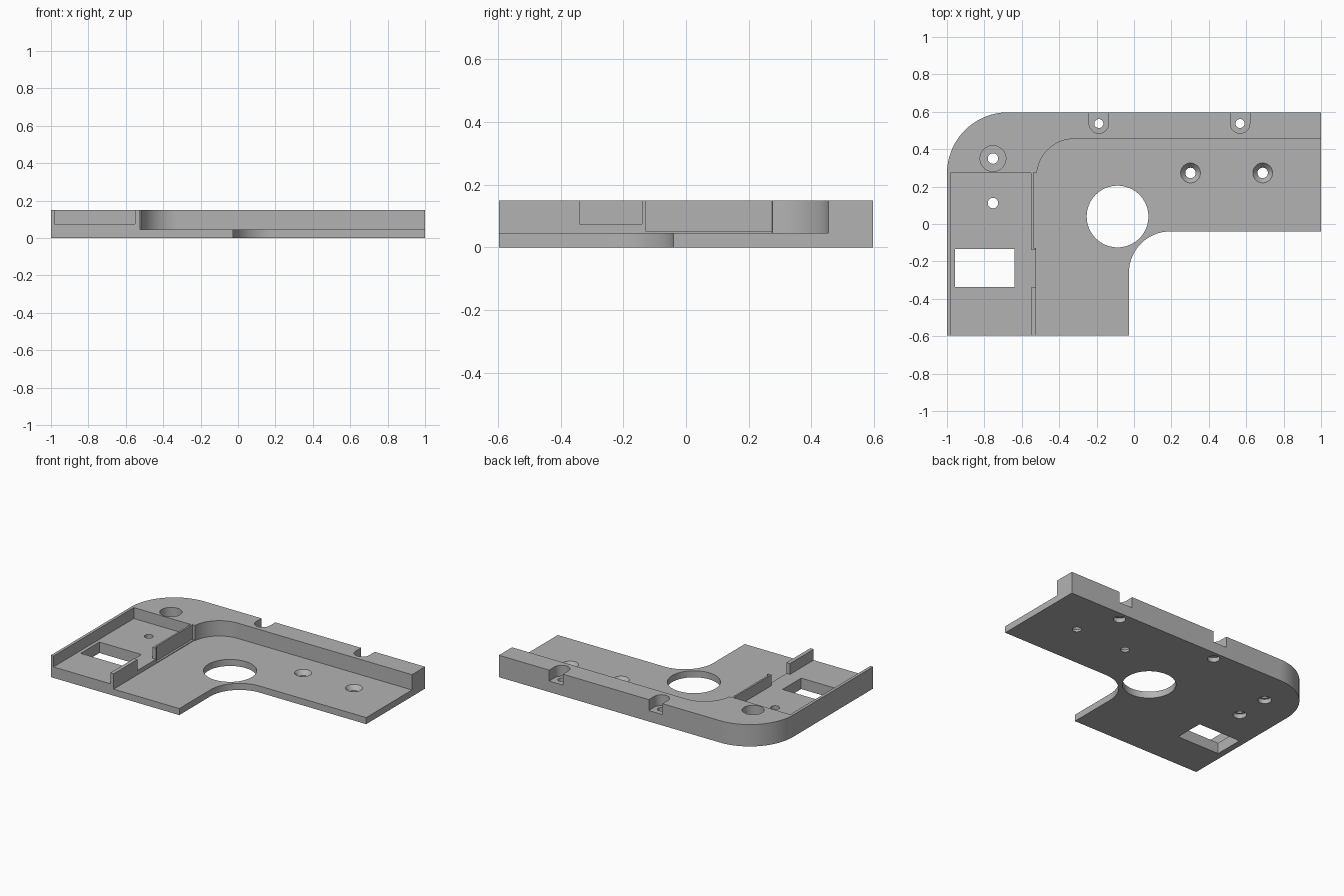
import bpy, bmesh, math
from mathutils import Vector
from mathutils.geometry import delaunay_2d_cdt

cube = bpy.data.objects.get("Cube")
if cube:
    bpy.data.objects.remove(cube, do_unlink=True)

FLOOR, POCKET, TOP = 0.045, 0.075, 0.15
NECK = 0.03                 # depth of the wider bores underneath
FRONT, BACK = -0.597, 0.597


def arc(cx, cy, r, start, end, steps=24):
    """Points along a circular arc, angles in degrees."""
    angles = [math.radians(start + (end - start) * i / steps) for i in range(steps + 1)]
    return [(cx + r * math.cos(a), cy + r * math.sin(a)) for a in angles]


def circle(x, y, r, sides=40):
    return arc(x, y, r, 0, 360, sides)[:-1]


def rect(x0, x1, y0, y1):
    return [(x0, y0), (x1, y0), (x1, y1), (x0, y1)]


def flat(level):
    return lambda x, y: level


def cone(cx, cy, r, slope=1.2):
    return lambda x, y: FLOOR - slope * (r - math.hypot(x - cx, y - cy))


def inside(outline, x, y):
    hit = False
    for (ax, ay), (bx, by) in zip(outline, outline[1:] + outline[:1]):
        if (ay > y) != (by > y) and x < ax + (bx - ax) * (y - ay) / (by - ay):
            hit = not hit
    return hit


# L-shaped body with a rounded outer and inner corner
body = [(-1, FRONT), (-0.027, FRONT)]
body += arc(0.193, -0.26, 0.22, 180, 90)
body += [(1, -0.04), (1, BACK)]
body += arc(-0.673, 0.27, 0.327, 90, 180, 32)

# Low floor inside the raised rim
floor = [(-0.524, -0.8), (-0.524, 0.275)]
floor += arc(-0.32, 0.255, 0.2, 174, 90)
floor += [(1.2, 0.455), (1.2, -0.8)]

# Cuts from above: floor, side pocket, divider gap and recess, window, opening
top_cuts = [
    (floor, flat(FLOOR)),
    (rect(-0.98, -0.55, -0.8, 0.272), flat(POCKET)),
    (rect(-0.6, -0.5, -0.34, -0.14), flat(POCKET)),
    (rect(-0.538, -0.5, -0.128, 0.275), flat(0.05)),
    (rect(-0.957, -0.638, -0.336, -0.134), flat(0)),
    (circle(-0.088, 0.04, 0.165, 72), flat(0)),
    (circle(-0.754, 0.35, 0.069), flat(POCKET)),
]
under_cuts = []

# Countersunk holes in the floor
for x in (0.302, 0.688):
    top_cuts.append((circle(x, 0.273, 0.053), cone(x, 0.273, 0.053)))
    top_cuts.append((circle(x, 0.273, 0.028), flat(0)))

# Open slots along the back rim
for x in (-0.188, 0.567):
    slot = [(x + 0.052, 0.8), (x - 0.052, 0.8)] + arc(x, 0.537, 0.052, 180, 360)
    top_cuts.append((slot, flat(POCKET)))

# Screw holes, wider underneath
for x, y, r, wide in ((-0.754, 0.35, 0.028, 0.042), (-0.754, 0.112, 0.028, 0.042),
                      (-0.188, 0.537, 0.024, 0.038), (0.567, 0.537, 0.024, 0.038)):
    top_cuts.append((circle(x, y, r), flat(0)))
    under_cuts.append((circle(x, y, wide), NECK))

# Divide the plan into triangles along every outline
points, lines = [], []
for outline in [body] + [cut[0] for cut in top_cuts + under_cuts]:
    first, count = len(points), len(outline)
    points += [Vector(p) for p in outline]
    lines += [(first + i, first + (i + 1) % count) for i in range(count)]
plan = delaunay_2d_cdt(points, lines, [], 0, 1e-5)
plan_points, cells = plan[0], plan[2]


def heights(cell):
    """Bottom and top height at each corner of a plan cell, or None where empty."""
    corners = [plan_points[i] for i in cell]
    mx = sum(p.x for p in corners) / len(corners)
    my = sum(p.y for p in corners) / len(corners)
    if not inside(body, mx, my):
        return None
    levels = [level for outline, level in top_cuts if inside(outline, mx, my)]
    bottom = max([0] + [z for outline, z in under_cuts if inside(outline, mx, my)])
    tops = [min([TOP] + [level(p.x, p.y) for level in levels]) for p in corners]
    if min(tops) <= bottom:
        return None
    return {i: (bottom, round(t, 4)) for i, t in zip(cell, tops)}


solid = [heights(cell) for cell in cells]
owner = {}
for n, cell in enumerate(cells):
    for a, b in zip(cell, cell[1:] + cell[:1]):
        owner[a, b] = n

bm = bmesh.new()
verts = {}


def vert(i, z):
    if (i, z) not in verts:
        verts[i, z] = bm.verts.new((plan_points[i].x, plan_points[i].y, z))
    return verts[i, z]


def wall(a, b, low, high):
    """Upright face over plan edge a-b between two pairs of heights."""
    if high[0] <= low[0] and high[1] <= low[1]:
        return
    ring = [vert(a, low[0]), vert(b, low[1]), vert(b, high[1]), vert(a, high[0])]
    bm.faces.new(list(dict.fromkeys(ring)))


# Raise the top, underside and walls of every solid cell
for cell, here in zip(cells, solid):
    if here is None:
        continue
    bm.faces.new([vert(i, here[i][1]) for i in cell])
    bm.faces.new([vert(i, here[i][0]) for i in reversed(cell)])
    for a, b in zip(cell, cell[1:] + cell[:1]):
        n = owner.get((b, a))
        there = solid[n] if n is not None else None
        bottoms, tops = zip(here[a], here[b])
        if there is None:
            wall(a, b, bottoms, tops)
        else:
            next_bottoms, next_tops = zip(there[a], there[b])
            wall(a, b, next_tops, tops)
            wall(a, b, bottoms, next_bottoms)

mesh = bpy.data.meshes.new("corner_bracket")
bm.to_mesh(mesh)
bm.free()
bracket = bpy.data.objects.new("corner_bracket", mesh)
bpy.context.collection.objects.link(bracket)

# Plain grey finish
grey = bpy.data.materials.new("plain grey")
grey.use_nodes = True
colour = (0.45, 0.45, 0.45, 1)
grey.diffuse_color = colour
grey.node_tree.nodes["Principled BSDF"].inputs["Base Color"].default_value = colour
mesh.materials.append(grey)

# Smooth curves, sharp edges
bpy.context.view_layer.objects.active = bracket
bracket.select_set(True)
bpy.ops.object.shade_smooth_by_angle(angle=math.radians(30))
